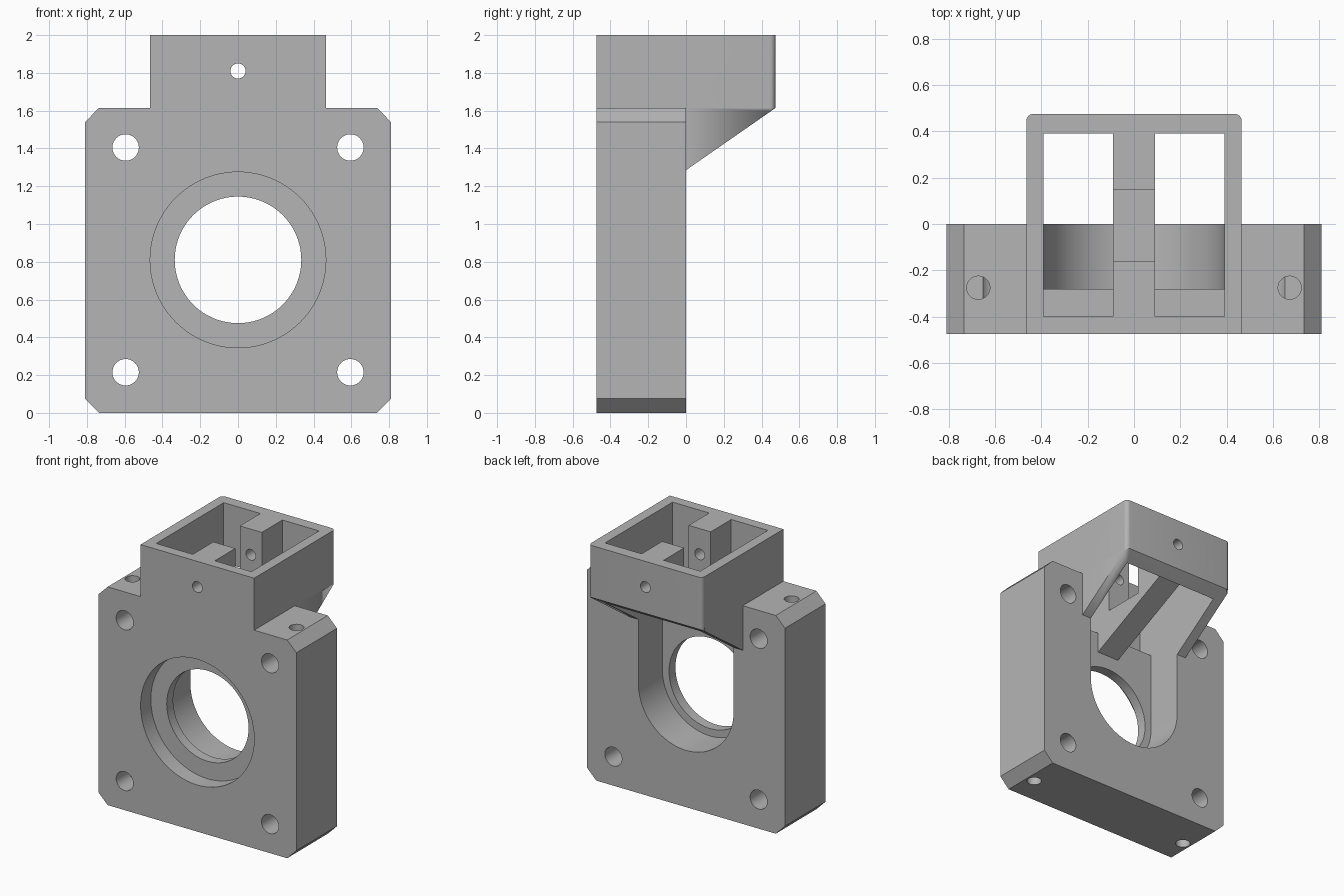
import bpy, bmesh, math
from mathutils import Vector

if "Cube" in bpy.data.objects:
    bpy.data.objects.remove(bpy.data.objects["Cube"])

grey = bpy.data.materials.new("plain grey")
grey.use_nodes = True
grey.diffuse_color = (0.46, 0.46, 0.46, 1)
grey.node_tree.nodes["Principled BSDF"].inputs["Base Color"].default_value = (0.46, 0.46, 0.46, 1)


def prism(name, outline, axis, low, high):
    """Extrude a closed outline along x (points y,z), y (x,z) or z (x,y)."""
    place = {"x": lambda a, b: (low, a, b), "y": lambda a, b: (a, low, b), "z": lambda a, b: (a, b, low)}[axis]
    step = Vector([(high - low) * (axis == k) for k in "xyz"])
    bm = bmesh.new()
    face = bm.faces.new([bm.verts.new(place(a, b)) for a, b in outline])
    top = bmesh.ops.extrude_face_region(bm, geom=[face])["geom"]
    bmesh.ops.translate(bm, vec=step, verts=[v for v in top if isinstance(v, bmesh.types.BMVert)])
    bmesh.ops.recalc_face_normals(bm, faces=bm.faces)
    mesh = bpy.data.meshes.new(name)
    bm.to_mesh(mesh)
    bm.free()
    mesh.materials.append(grey)
    obj = bpy.data.objects.new(name, mesh)
    bpy.context.collection.objects.link(obj)
    return obj


def box(x0, x1, z0, z1):
    return [(x0, z0), (x1, z0), (x1, z1), (x0, z1)]


def circle(a, b, r, n=64):
    return [(a + r * math.cos(math.tau * i / n), b + r * math.sin(math.tau * i / n)) for i in range(n)]


def combine(target, tool, operation="DIFFERENCE"):
    mod = target.modifiers.new("join", "BOOLEAN")
    mod.operation, mod.solver, mod.object = operation, "EXACT", tool
    bpy.context.view_layer.update()
    shape = target.evaluated_get(bpy.context.evaluated_depsgraph_get())
    mesh = bpy.data.meshes.new_from_object(shape)
    target.modifiers.clear()
    target.data = mesh
    bpy.data.objects.remove(tool)


def cut(outline, axis, low, high):
    combine(body, prism("cutter", outline, axis, low, high))


# Chamfered plate with its head, full depth
W, H, C, HEAD, D = 0.81, 1.615, 0.075, 0.465, 0.475
half = [(W - C, 0), (W, C), (W, H - C), (W - C, H), (HEAD, H), (HEAD, 2)]
body = prism("motor_mount", half + [(-x, z) for x, z in reversed(half)], "y", -D, D)

# Clear the space behind the plate and under the sloped head
slope = (H - 1.285) / D
cut([(0, -0.1), (0.7, -0.1), (0.7, 1.285 + 0.7 * slope), (0, 1.285)], "x", -1, 1)
for s in (-1, 1):
    cut(box(s * HEAD, s, 1.0, 2.1), "y", 0, 1)

# Round the rear upright edges of the head
bm = bmesh.new()
bm.from_mesh(body.data)
uprights = [e for e in bm.edges if all(v.co.y > D - 0.01 and abs(v.co.x) > HEAD - 0.01 for v in e.verts)
            and abs(e.verts[0].co.z - e.verts[1].co.z) > 0.1]
bmesh.ops.bevel(bm, geom=uprights, offset=0.03, segments=6, profile=0.5, affect="EDGES")
bm.to_mesh(body.data)
bm.free()

# Hollow head and the rear round-bottomed slot below it
R, CZ = 0.39, 0.81
cut(box(-R, R, 1.40, 2.1), "y", -0.40, 0.39)
arch = [(R * math.cos(math.pi * i / 40), CZ - R * math.sin(math.pi * i / 40)) for i in range(41)]
cut([(R, 2.1)] + arch + [(-R, 2.1)], "y", -0.28, 0.39)

# Centre rib with a gap in it and a sloped underside
rib = prism("centre_rib", [(-0.42, 2), (-0.16, 2), (-0.16, 1.53), (0.15, 1.53), (0.15, 2), (0.42, 2),
                           (0.42, 1.58), (-0.28, 1.25), (-0.30, 1.25), (-0.42, 1.33)], "x", -0.09, 0.09)
combine(body, rib, "UNION")

# Bearing seat and shaft hole
cut(circle(0, CZ, HEAD, 96), "y", -0.6, -0.355)
cut(circle(0, CZ, 0.335, 96), "y", -0.6, 0.1)

# Long bolt hole, corner holes and blind upright holes
cut(circle(0, 1.81, 0.04, 32), "y", -0.6, 0.6)
for s in (-1, 1):
    for z in (0.215, 1.405):
        cut(circle(s * 0.595, z, 0.07, 40), "y", -0.6, 0.1)
    for low, high in ((-0.1, 0.25), (H - 0.25, H + 0.1)):
        cut(circle(s * 0.672, -0.275, 0.05, 32), "z", low, high)

bpy.ops.object.select_all(action="DESELECT")
body.select_set(True)
bpy.context.view_layer.objects.active = body
bpy.ops.object.shade_smooth_by_angle(angle=math.radians(30))
